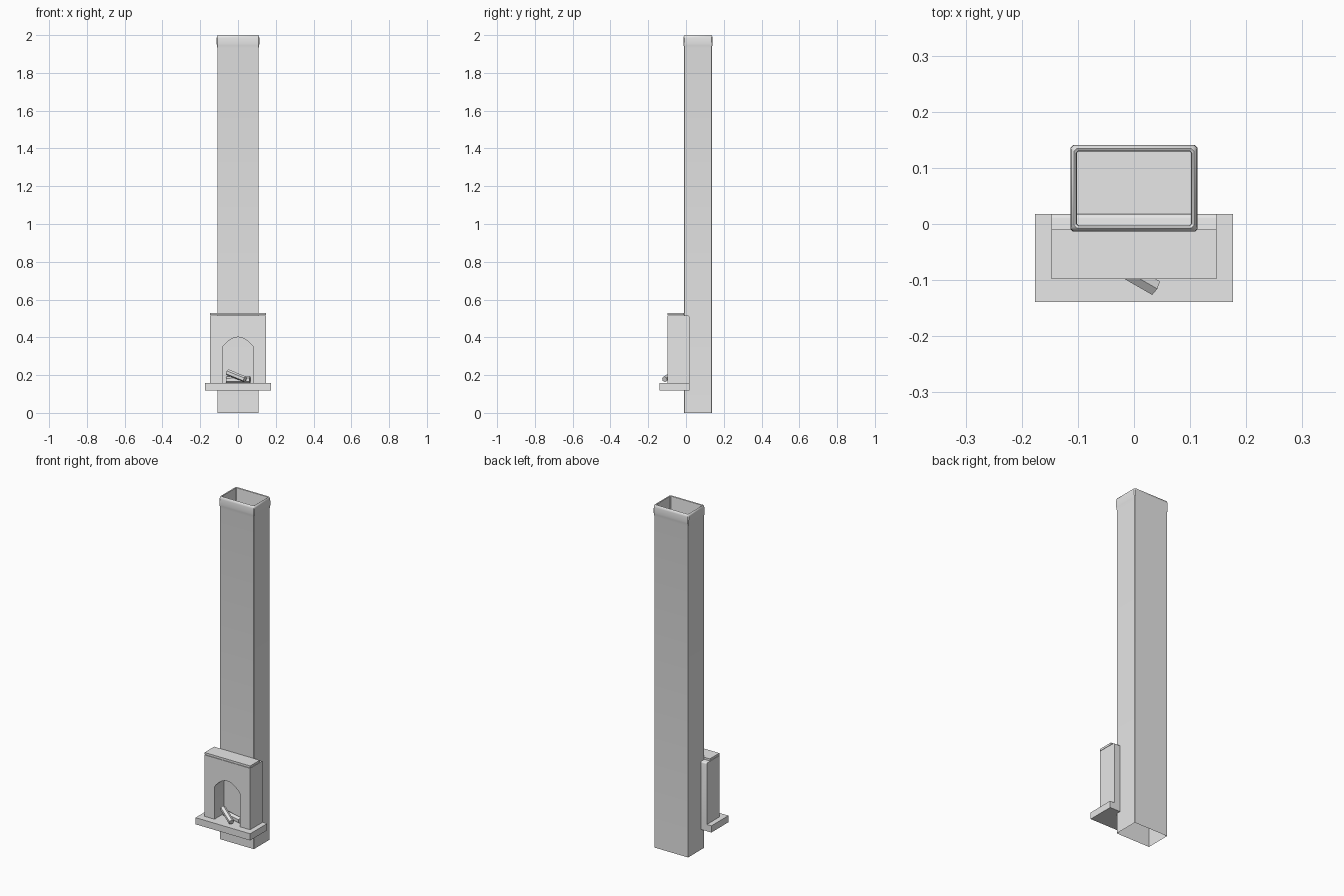
import bpy, bmesh, math
from mathutils import Vector

if "Cube" in bpy.data.objects:
    bpy.data.objects.remove(bpy.data.objects["Cube"])

grey = bpy.data.materials.new("stone_grey")
grey.diffuse_color = (0.8, 0.8, 0.8, 1)
grey.use_nodes = True
grey.node_tree.nodes["Principled BSDF"].inputs["Base Color"].default_value = grey.diffuse_color


def finish(name, bm, smooth=False):
    bmesh.ops.recalc_face_normals(bm, faces=bm.faces)
    me = bpy.data.meshes.new(name)
    bm.to_mesh(me)
    bm.free()
    ob = bpy.data.objects.new(name, me)
    bpy.context.collection.objects.link(ob)
    me.materials.append(grey)
    if smooth:
        bpy.context.view_layer.objects.active = ob
        ob.select_set(True)
        bpy.ops.object.shade_smooth_by_angle(angle=math.radians(35))
        ob.select_set(False)
    return ob


def box(name, x, y, z):
    bm = bmesh.new()
    bmesh.ops.create_cube(bm, size=1)
    for v in bm.verts:
        v.co = Vector([r[0] + (c + 0.5) * (r[1] - r[0]) for c, r in zip(v.co, (x, y, z))])
    return finish(name, bm)


# Chimney stack: rectangular rings (half width, height, corner cut), up the outside and down the flue
rings = [(0.109, 0, 0.001), (0.109, 1.93, 0.001), (0.112, 1.945, 0.003),
         (0.113, 1.955, 0.004), (0.113, 1.985, 0.005), (0.111, 1.995, 0.005),
         (0.107, 2.0, 0.005), (0.103, 1.997, 0.004), (0.102, 1.99, 0.003),
         (0.102, 0.5, 0.001)]
bm = bmesh.new()
previous = None
for hx, z, cut in rings:
    hy = hx - 0.036
    ring = []
    for sx, sy in ((1, 1), (-1, 1), (-1, -1), (1, -1)):
        pair = [(sx * hx, sy * (hy - cut)), (sx * (hx - cut), sy * hy)]
        if sx * sy < 0:
            pair.reverse()
        ring += [bm.verts.new((px, py + 0.0635, z)) for px, py in pair]
    if previous:
        for i in range(8):
            j = (i + 1) % 8
            bm.faces.new((previous[i], previous[j], ring[j], ring[i]))
    previous = ring
bm.faces.new(previous)  # flue floor
finish("chimney_stack", bm, True)

# Hearth slab and mantel shelf
box("hearth_slab", (-0.176, 0.176), (-0.139, 0.018), (0.118, 0.157))
box("mantel_shelf", (-0.147, 0.147), (-0.098, -0.01), (0.517, 0.529))

# Fireplace surround: arched outline extruded backwards
arch = [(0.083, 0.157), (0.083, 0.345), (0.075, 0.358), (0.055, 0.378),
        (0.035, 0.392), (0.018, 0.399), (0, 0.401)]
outline = [(0.147, 0.157), (0.147, 0.515), (-0.147, 0.515), (-0.147, 0.157)]
outline += [(-x, z) for x, z in arch] + arch[-2::-1]
bm = bmesh.new()
face = bm.faces.new([bm.verts.new((x, -0.098, z)) for x, z in outline])
out = bmesh.ops.extrude_face_region(bm, geom=[face], use_keep_orig=True)
back = [v for v in out["geom"] if isinstance(v, bmesh.types.BMVert)]
bmesh.ops.translate(bm, verts=back, vec=(0, 0.116, 0))
# Softened rear top edge
edges = [e for e in bm.edges if all(v.co.y > 0 and v.co.z > 0.5 for v in e.verts)]
bmesh.ops.bevel(bm, geom=edges, offset=0.008, segments=3, affect='EDGES', profile=0.5)
finish("fireplace_surround", bm, True)


# Crossed logs
def log(name, a, b, r):
    a, b = Vector(a), Vector(b)
    bm = bmesh.new()
    bmesh.ops.create_cone(bm, cap_ends=True, segments=6, radius1=r, radius2=r,
                          depth=(b - a).length)
    rot = (b - a).to_track_quat('Z', 'Y')
    for v in bm.verts:
        v.co = rot @ v.co + (a + b) / 2
    finish(name, bm)


log("upper_log", (-0.055, -0.06, 0.215), (0.037, -0.113, 0.178), 0.016)
log("lower_log", (-0.06, -0.03, 0.174), (0.064, -0.065, 0.176), 0.018)
